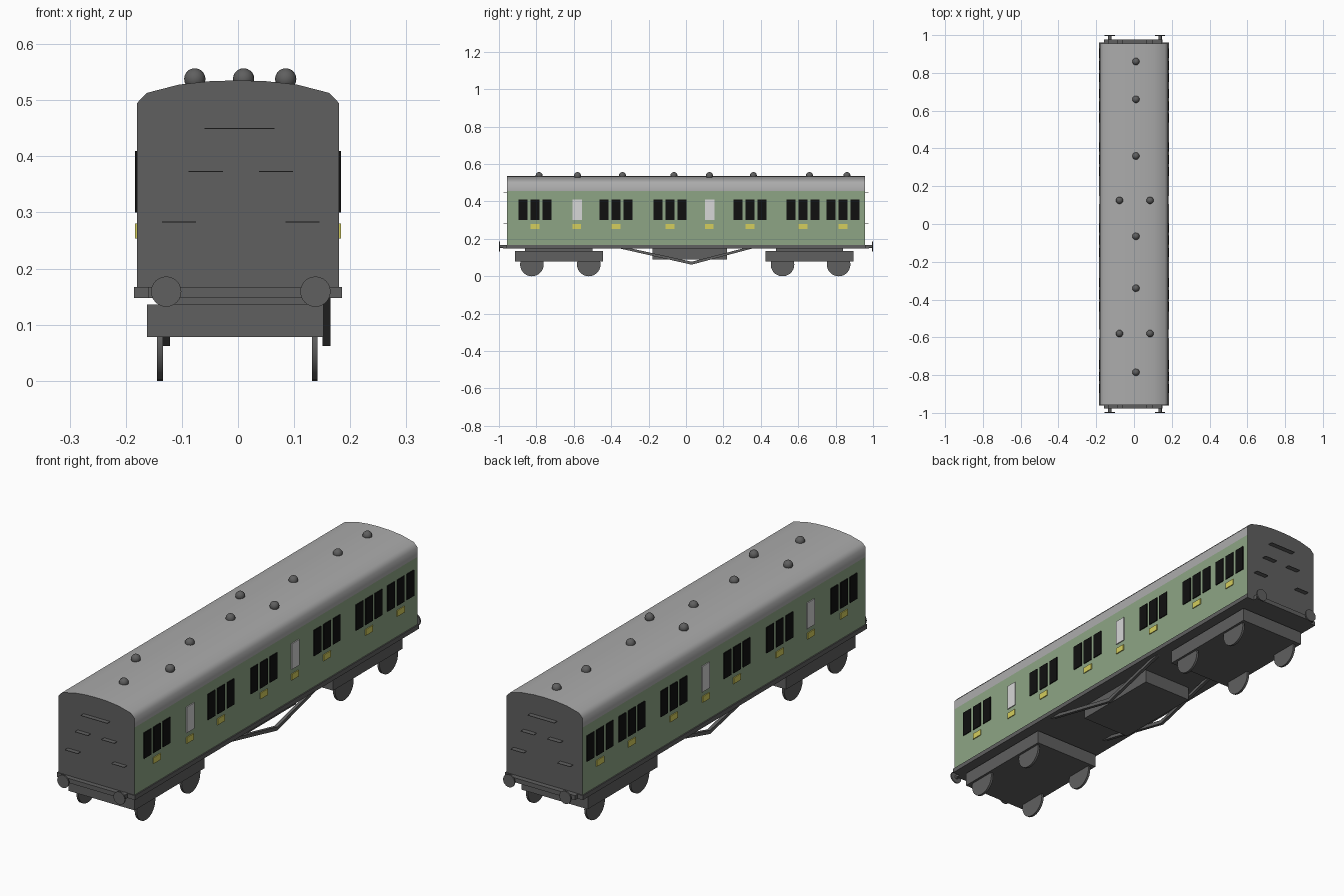
import bpy, bmesh, math
from mathutils import Vector

if "Cube" in bpy.data.objects:
    bpy.data.objects.remove(bpy.data.objects["Cube"])


def material(name, rgb):
    m = bpy.data.materials.new(name)
    m.diffuse_color = (*rgb, 1)
    m.use_nodes = True
    m.node_tree.nodes["Principled BSDF"].inputs["Base Color"].default_value = m.diffuse_color
    return m


GREEN = material("carriage green", (0.27, 0.375, 0.235))
ROOF = material("roof grey", (0.41, 0.41, 0.41))
DARK = material("dark grey", (0.115, 0.115, 0.115))
BLACK = material("window black", (0.005, 0.005, 0.005))
PALE = material("pale glass", (0.68, 0.68, 0.68))
YELLOW = material("handle yellow", (0.66, 0.62, 0.11))


def finish(name, bm, *mats, smooth=False):
    bmesh.ops.recalc_face_normals(bm, faces=bm.faces[:])
    me = bpy.data.meshes.new(name)
    bm.to_mesh(me)
    bm.free()
    for m in mats:
        me.materials.append(m)
    ob = bpy.data.objects.new(name, me)
    bpy.context.collection.objects.link(ob)
    if smooth:
        bpy.ops.object.select_all(action='DESELECT')
        ob.select_set(True)
        bpy.context.view_layer.objects.active = ob
        bpy.ops.object.shade_smooth_by_angle(angle=math.radians(50))
    return ob


def add_box(bm, x, y, z):
    vs = bmesh.ops.create_cube(bm, size=1)["verts"]
    for v in vs:
        for i, (lo, hi) in enumerate((x, y, z)):
            v.co[i] = lo if v.co[i] < 0 else hi


def boxes(name, mat, items):
    bm = bmesh.new()
    for item in items:
        add_box(bm, *item)
    return finish(name, bm, mat)


def extrude(bm, pts, direction):
    f = bm.faces.new([bm.verts.new(p) for p in pts])
    new = bmesh.ops.extrude_face_region(bm, geom=[f])["geom"]
    bmesh.ops.translate(bm, vec=direction,
                        verts=[v for v in new if isinstance(v, bmesh.types.BMVert)])


def add_disc(bm, centre, radius, depth, axis, sides=24):
    """Short cylinder centred on a point, along x or y."""
    vs = bmesh.ops.create_cone(bm, cap_ends=True, segments=sides, radius1=radius,
                               radius2=radius, depth=depth)["verts"]
    for v in vs:
        x, y, z = v.co
        v.co = Vector(centre) + (Vector((z, x, y)) if axis == "x" else Vector((x, z, y)))


# Body shell with arched roof
half = [(0.18, 0.165), (0.18, 0.455), (0.18, 0.495), (0.163, 0.513),
        (0.105, 0.528), (0.05, 0.534)]
profile = half + [(0, 0.5355)] + [(-x, z) for x, z in reversed(half)]
bm = bmesh.new()
extrude(bm, [(x, -0.957, z) for x, z in profile], (0, 1.913, 0))
bmesh.ops.recalc_face_normals(bm, faces=bm.faces[:])
for f in bm.faces:
    if abs(f.normal.y) > 0.9 or f.normal.z < -0.9:
        f.material_index = 2
    elif f.calc_center_median().z > 0.456:
        f.material_index = 1
finish("carriage_body", bm, GREEN, ROOF, DARK, smooth=True)

# Windows, toilet panes and door handles, on both sides
groups = [-0.896, -0.462, -0.174, 0.254, 0.537, 0.751]
doors = [-0.607, 0.102]
dark_panes, pale_panes, handles = [], [], []
for x in ((-0.184, -0.179), (0.179, 0.184)):
    for g in groups:
        for k in range(3):
            y = g + k * 0.0645
            dark_panes.append((x, (y, y + 0.048), (0.3, 0.41)))
        handles.append((x, (g + 0.064, g + 0.113), (0.254, 0.28)))
    for d in doors:
        pale_panes.append((x, (d, d + 0.05), (0.3, 0.41)))
        handles.append((x, (d, d + 0.046), (0.254, 0.28)))
boxes("windows", BLACK, dark_panes)
boxes("pale_windows", PALE, pale_panes)
boxes("door_handles", YELLOW, handles)

# Roof vents
bm = bmesh.new()
vents = [(0.01, y) for y in (0.86, 0.66, 0.36, -0.065, -0.34, -0.785)]
vents += [(x, y) for x in (-0.077, 0.085) for y in (0.125, -0.58)]
for x, y in vents:
    vs = bmesh.ops.create_uvsphere(bm, u_segments=16, v_segments=10, radius=0.019)["verts"]
    bmesh.ops.translate(bm, verts=vs, vec=(x, y, 0.538))
finish("roof_vents", bm, DARK, smooth=True)

# Floor frame and headstocks
frame = [((-0.185, 0.185), (-0.96, 0.96), (0.148, 0.167))]
for s in (-1, 1):
    frame.append(((-0.16, 0.15), tuple(sorted((s * 0.95, s * 0.978))), (0.148, 0.167)))
boxes("floor_frame", DARK, frame)

# Thin footsteps on both ends
spans = [(-0.06, 0.065, 0.45), (-0.088, -0.027, 0.373), (0.037, 0.098, 0.373),
         (-0.135, -0.075, 0.283), (0.085, 0.145, 0.283)]
boxes("end_steps", DARK, [((a, b), tuple(sorted((s * 0.95, s * 0.977))), (z - 0.001, z + 0.001))
                          for a, b, z in spans for s in (-1, 1)])

# Buffers: shaft and round head
bm = bmesh.new()
for x in (-0.128, 0.138):
    for s in (-1, 1):
        add_disc(bm, (x, s * 0.97, 0.159), 0.009, 0.05, "y", 12)
        add_disc(bm, (x, s * 0.997, 0.159), 0.027, 0.006, "y")
finish("buffers", bm, DARK, smooth=True)

# Bogies with upper bolsters
bogies = []
for a, b in ((-0.915, -0.445), (0.425, 0.895)):
    bogies.append(((-0.162, 0.152), (a, b), (0.078, 0.136)))
    bogies.append(((-0.14, 0.13), (a + 0.055, b - 0.055), (0.13, 0.15)))
boxes("bogies", DARK, bogies)

# Wheels
bm = bmesh.new()
for y in (-0.824, -0.52, 0.516, 0.816):
    for x in (-0.139, 0.137):
        add_disc(bm, (x, y, 0.063), 0.063, 0.01, "x", 28)
finish("wheels", bm, DARK, smooth=True)

# Equipment box under the floor
boxes("underfloor_box", DARK, [((-0.113, 0.12), (-0.18, 0.22), (0.09, 0.15))])

# V-shaped truss bars
bm = bmesh.new()
for x in (-0.135, 0.151):
    path = [(-0.36, 0.15), (0.03, 0.062), (0.36, 0.15), (0.31, 0.15), (0.03, 0.078), (-0.30, 0.15)]
    extrude(bm, [(x, y, z) for y, z in path], (0.014, 0, 0))
finish("truss_bars", bm, DARK)
